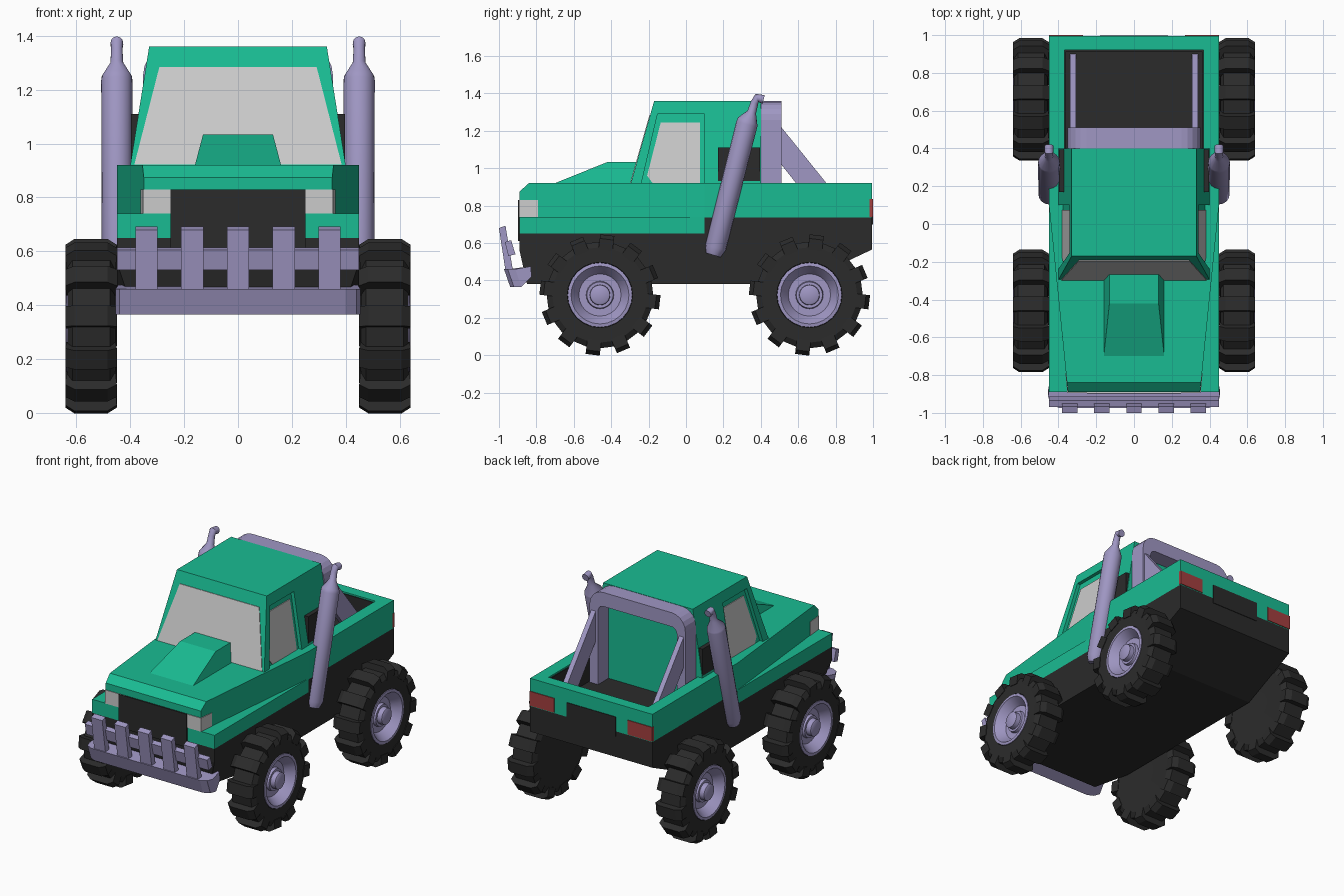
import bpy, bmesh, math
from mathutils import Vector

if "Cube" in bpy.data.objects:
    bpy.data.objects.remove(bpy.data.objects["Cube"])


def material(name, r, g, b):
    m = bpy.data.materials.new(name)
    m.diffuse_color = (r, g, b, 1)
    m.use_nodes = True
    m.node_tree.nodes["Principled BSDF"].inputs["Base Color"].default_value = m.diffuse_color
    return m


GREEN = material("green_paint", 0.01, 0.5, 0.29)
BLACK = material("black_plastic", 0.024, 0.024, 0.024)
METAL = material("violet_metal", 0.35, 0.31, 0.55)
RED = material("red_lens", 0.37, 0.05, 0.05)


def loft(name, loops, mat=None, smooth=False):
    """Skin through closed loops of equal length, capped at both ends."""
    bm = bmesh.new()
    rings = [[bm.verts.new(p) for p in loop] for loop in loops]
    n = len(rings[0])
    for a, b in zip(rings, rings[1:]):
        for i in range(n):
            j = (i + 1) % n
            bm.faces.new((a[i], a[j], b[j], b[i]))
    bm.faces.new(rings[0])
    bm.faces.new(rings[-1])
    bmesh.ops.recalc_face_normals(bm, faces=bm.faces)
    me = bpy.data.meshes.new(name)
    bm.to_mesh(me)
    bm.free()
    ob = bpy.data.objects.new(name, me)
    bpy.context.collection.objects.link(ob)
    if mat:
        me.materials.append(mat)
    if smooth:
        bpy.ops.object.select_all(action='DESELECT')
        ob.select_set(True)
        bpy.context.view_layer.objects.active = ob
        bpy.ops.object.shade_smooth_by_angle(angle=math.radians(35))
    return ob


def slab(name, pts, mat=None):
    """Symmetric side profile of (y, z, half width) points."""
    return loft(name, [[(s * w, y, z) for y, z, w in pts] for s in (-1, 1)], mat)


def side(name, pts, x0, x1, mat=None, lean=0.0):
    """Side profile of (y, z) points between x0 and x1, leaning inward above z 0.92."""
    sg = 1 if x1 > 0 else -1
    return loft(name, [[(x - sg * lean * (z - 0.92), y, z) for y, z in pts]
                       for x in (x0, x1)], mat)


def box(name, x0, x1, y0, y1, z0, z1, mat=None):
    return side(name, [(y0, z0), (y1, z0), (y1, z1), (y0, z1)], x0, x1, mat)


def lathe(name, prof, cy, cz, s, mat, n=24, smooth=False):
    """Turn (radius, x) points about an axle parallel to x."""
    return loft(name, [[(s * x, cy + r * math.cos(2 * math.pi * i / n),
                         cz + r * math.sin(2 * math.pi * i / n)) for i in range(n)]
                       for r, x in prof], mat, smooth)


def tube(name, x, path, mat, n=16):
    """Round pipe along (y, z, radius) points in a plane of constant x."""
    loops = []
    for k, (y, z, r) in enumerate(path):
        p, q = path[max(k - 1, 0)], path[min(k + 1, len(path) - 1)]
        t = Vector((q[0] - p[0], q[1] - p[1])).normalized()
        loops.append([(x + r * math.cos(a), y - t.y * r * math.sin(a), z + t.x * r * math.sin(a))
                      for a in (2 * math.pi * i / n for i in range(n))])
    return loft(name, loops, mat, True)


# Chassis, stepping up to form the bed floor
slab("chassis", [(-0.89, 0.65, 0.45), (-0.89, 0.56, 0.45), (-0.85, 0.38, 0.39), (-0.6, 0.38, 0.45),
                 (0.6, 0.38, 0.45), (0.995, 0.565, 0.45), (0.995, 0.735, 0.45),
                 (0.1, 0.735, 0.45), (0.1, 0.65, 0.45)], BLACK)

# Front fenders and tapering hood
box("fenders", -0.45, 0.45, -0.89, 0.1, 0.65, 0.74, GREEN)
slab("hood", [(-0.89, 0.74, 0.35), (-0.89, 0.875, 0.35), (-0.84, 0.92, 0.355),
              (0.1, 0.92, 0.45), (0.1, 0.74, 0.45)], GREEN)
slab("hood_scoop", [(-0.70, 0.92, 0.16), (-0.42, 1.033, 0.13),
                    (-0.25, 1.033, 0.13), (-0.25, 0.92, 0.16)], GREEN)
slab("headlights", [(-0.894, 0.74, 0.353), (-0.894, 0.83, 0.353),
                    (-0.79, 0.83, 0.363), (-0.79, 0.74, 0.363)])
box("grille", -0.25, 0.25, -0.898, -0.86, 0.61, 0.83, BLACK)

# Body under the cab and bed walls
box("mid_body", -0.45, 0.45, 0.1, 0.4, 0.735, 0.92, GREEN)
box("tailgate", -0.45, 0.45, 0.92, 0.995, 0.735, 0.92, GREEN)
box("tailgate_liner", -0.36, 0.36, 0.914, 0.921, 0.735, 0.91, BLACK)
box("tailgate_panel", -0.18, 0.18, 0.98, 0.999, 0.7, 0.832, BLACK)

# Cab with leaning sides
LEAN = 0.07 / 0.44
cab = slab("cab", [(-0.295, 0.92, 0.40), (-0.17, 1.36, 0.33), (0.4, 1.36, 0.33),
                   (0.4, 0.92, 0.40)], GREEN)


def shield_y(z):
    return -0.295 + (z - 0.92) / 0.44 * 0.125


slab("windshield", [(shield_y(z) + d, z, w) for z, w, d in
                    ((0.922, 0.385, -0.004), (1.285, 0.292, -0.004),
                     (1.285, 0.292, 0.01), (0.922, 0.385, 0.01))])

for s, tag in ((1, "right"), (-1, "left")):
    # Bed wall and liner
    box(tag + "_bed_wall", s * 0.367, s * 0.45, 0.4, 0.92, 0.735, 0.92, GREEN)
    box(tag + "_bed_liner", s * 0.36, s * 0.368, 0.4, 0.92, 0.735, 0.91, BLACK)
    box(tag + "_tail_light", s * 0.27, s * 0.451, 0.98, 1.0, 0.74, 0.835, RED)

    # Recessed door frame and side window
    cutter = side(tag + "_door_cutter", [(-0.243, 0.9), (-0.152, 1.29), (0.1, 1.29), (0.1, 0.9)],
                  s * 0.376, s * 0.5, None, LEAN)
    cutter.hide_render = True
    cutter.hide_set(True)
    cut = cab.modifiers.new(tag + "_door", 'BOOLEAN')
    cut.operation = 'DIFFERENCE'
    cut.object = cutter
    side(tag + "_window", [(-0.18, 0.922), (-0.208, 0.96), (-0.135, 1.245), (0.075, 1.245),
                           (0.075, 0.922)], s * 0.36, s * 0.381, None, LEAN)

    # Air box behind the door and leaning exhaust stack
    box(tag + "_air_box", s * 0.3, s * 0.398, 0.17, 0.395, 0.91, 1.11, BLACK)
    tube(tag + "_exhaust", s * 0.45, [(0.146, 0.535, 0.04), (0.158, 0.575, 0.056),
         (0.325, 1.235, 0.058), (0.33, 1.25, 0.056), (0.352, 1.30, 0.024), (0.366, 1.35, 0.021),
         (0.38, 1.376, 0.023), (0.415, 1.367, 0.024)], METAL)

    # Roll bar brace
    side(tag + "_roll_brace", [(0.505, 1.225), (0.9, 0.735), (0.735, 0.735), (0.505, 1.025)],
         s * 0.307, s * 0.34, METAL)

    # Wheels: tyre, tread lugs and dished rim
    for cy, end in ((-0.46, "front"), (0.66, "rear")):
        name, cz = end + "_" + tag, 0.322
        lathe(name + "_tyre", [(0.1, 0.46), (0.25, 0.458), (0.285, 0.475), (0.285, 0.615),
                               (0.255, 0.634), (0.175, 0.634), (0.165, 0.56)], cy, cz, s, BLACK)
        lathe(name + "_rim", [(0.173, 0.58), (0.173, 0.637), (0.155, 0.64), (0.125, 0.6),
                              (0.11, 0.575), (0.075, 0.575), (0.07, 0.6), (0.055, 0.6),
                              (0.053, 0.632), (0.045, 0.637)], cy, cz, s, METAL, 24, True)
        for k in range(12):
            a = math.radians(23 + 30 * k)
            sec = [(0.24, 0.455), (0.3, 0.45), (0.322, 0.485), (0.322, 0.607),
                   (0.3, 0.641), (0.24, 0.638)]
            loft("%s_lug_%d" % (name, k),
                 [[(s * x, cy + r * math.cos(a) - t * math.sin(a),
                    cz + r * math.sin(a) + t * math.cos(a)) for r, x in sec]
                  for t in (-0.038, 0.038)], BLACK)

# Roll bar arch with rounded shoulders
def arch(w, top, rad):
    arc = [(w - rad + rad * math.cos(a), top - rad + rad * math.sin(a))
           for a in (math.pi / 2 * i / 5 for i in range(6))]
    right = [(w, 0.735)] + arc
    return right + [(-x, z) for x, z in reversed(right)]


outline = arch(0.352, 1.358, 0.1) + arch(0.29, 1.265, 0.04)[::-1]
loft("roll_bar", [[(x, y, z) for x, z in outline] for y in (0.4, 0.51)], METAL)

# Bull bar: curved lower bumper, cross bar and uprights
def bumper_loop(front, rear, zf, zr):
    half = [(0.445, rear, zr), (0.455, front + 0.06, zf), (0.44, front + 0.02, zf),
            (0.40, front, zf)]
    return half + [(-x, y, z) for x, y, z in reversed(half)]


loft("lower_bumper", [bumper_loop(-0.94, -0.825, 0.365, 0.42),
                      bumper_loop(-0.973, -0.83, 0.46, 0.475)], METAL)
slab("cross_bar", [(-0.968, 0.605, 0.45), (-0.935, 0.615, 0.45),
                   (-0.912, 0.54, 0.45), (-0.95, 0.53, 0.45)], METAL)
for k in range(5):
    x = -0.34 + 0.17 * k
    side("bull_bar_upright_%d" % k, [(-1.0, 0.68), (-0.965, 0.692), (-0.925, 0.45),
                                     (-0.965, 0.45)], x - 0.041, x + 0.041, METAL)
